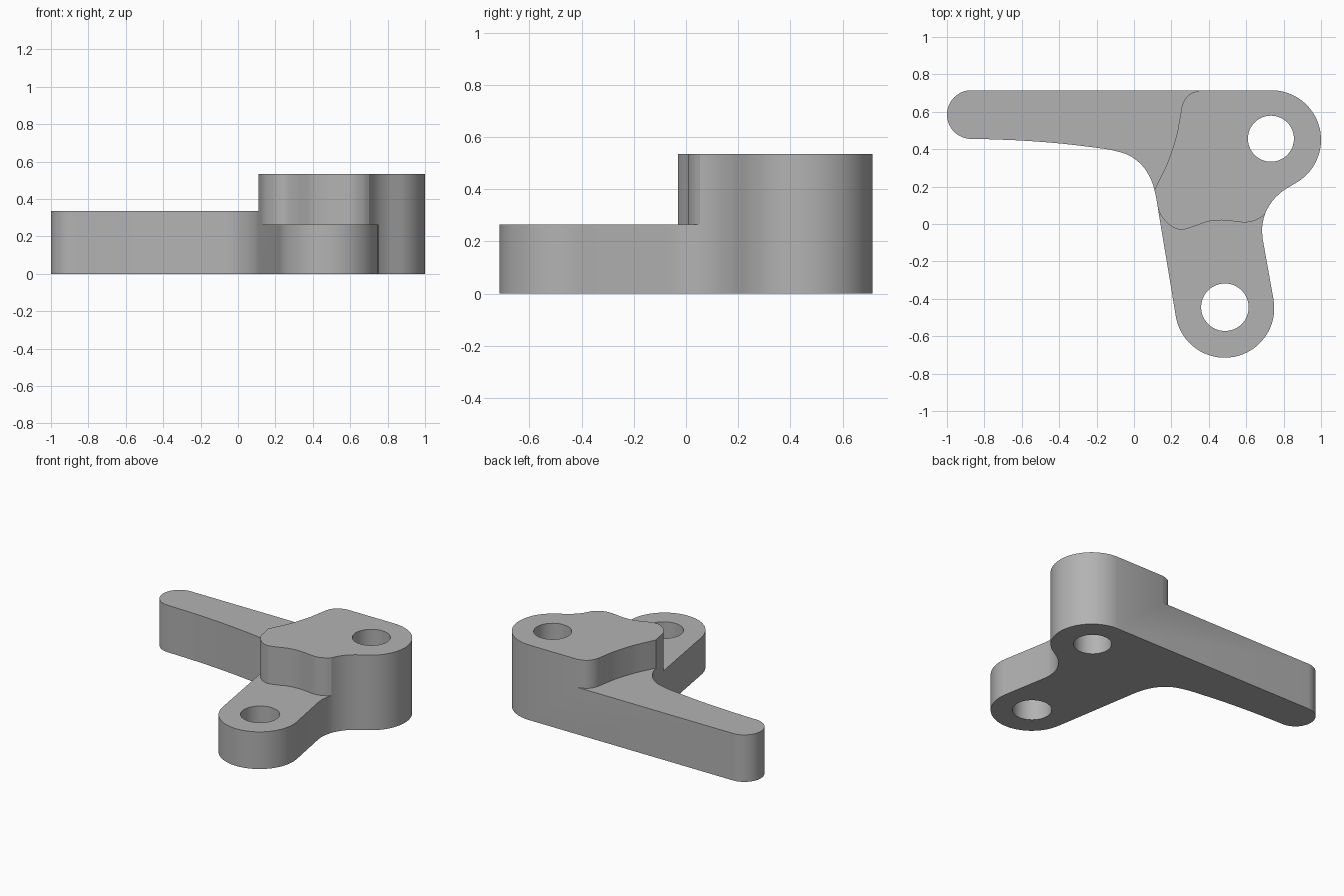
import bpy, bmesh, math
from mathutils import Vector

cube = bpy.data.objects.get("Cube")
if cube:
    bpy.data.objects.remove(cube, do_unlink=True)

grey = bpy.data.materials.new("plain grey")
grey.use_nodes = True
grey.diffuse_color = (0.45, 0.45, 0.45, 1)
grey.node_tree.nodes["Principled BSDF"].inputs["Base Color"].default_value = (0.45, 0.45, 0.45, 1)


def arc(cx, cy, r, start, end, n=32):
    angles = [math.radians(start + (end - start) * i / n) for i in range(n + 1)]
    return [(cx + r * math.cos(a), cy + r * math.sin(a)) for a in angles]


def spline(pts, n=6):
    """Smooth curve through the points (Catmull-Rom)."""
    p = [Vector(q) for q in pts]
    p = [2 * p[0] - p[1]] + p + [2 * p[-1] - p[-2]]
    out = []
    for a, b, c, d in zip(p, p[1:], p[2:], p[3:]):
        for i in range(n):
            t = i / n
            out.append(tuple(b + 0.5 * t * (c - a + t * (2*a - 5*b + 4*c - d + t * (3*b - a - 3*c + d)))))
    return out + [tuple(p[-2])]


def prism(name, outline, z0, z1):
    bm = bmesh.new()
    face = bm.faces.new([bm.verts.new((x, y, z0)) for x, y in outline])
    top = bmesh.ops.extrude_face_region(bm, geom=[face])
    verts = [v for v in top["geom"] if isinstance(v, bmesh.types.BMVert)]
    bmesh.ops.translate(bm, verts=verts, vec=(0, 0, z1 - z0))
    bmesh.ops.recalc_face_normals(bm, faces=bm.faces)
    mesh = bpy.data.meshes.new(name)
    bm.to_mesh(mesh)
    bm.free()
    mesh.materials.append(grey)
    obj = bpy.data.objects.new(name, mesh)
    bpy.context.collection.objects.link(obj)
    return obj


# Full-height body: arm tip, arm underside and fillet, lug, side fillet, pivot
outline = arc(-0.87, 0.585, 0.13, 90, 270)
outline += spline([(-0.8, 0.454), (-0.6, 0.446), (-0.4, 0.431), (-0.22, 0.41),
                   (-0.11, 0.393), (-0.02, 0.363), (0.05, 0.305),
                   (0.095, 0.228), (0.117, 0.15)])
outline += arc(0.485, -0.45, 0.265, 189.5, 369.5)
outline += spline([(0.688, -0.08), (0.685, -0.02), (0.701, 0.055),
                   (0.74, 0.123), (0.79, 0.172), (0.843, 0.206)])
outline += arc(0.735, 0.45, 0.265, -62, 90)
body = prism("lever_body", outline, 0, 0.535)

# Cutters that lower the arm and the lug around the raised boss
boss_left = spline([(0.36, 0.716), (0.30, 0.695), (0.262, 0.647), (0.246, 0.572),
                    (0.225, 0.465), (0.18, 0.33), (0.13, 0.225), (0.109, 0.18)])
arm_cut = prism("arm_step_cutter", boss_left + [(0, 0.18), (-1.2, 0.18), (-1.2, 0.9), (0.36, 0.9)], 0.335, 0.8)

boss_front = spline([(0.112, 0.15), (0.123, 0.1), (0.145, 0.045), (0.19, -0.005),
                     (0.247, -0.03), (0.31, -0.017), (0.395, 0.013), (0.48, 0.02),
                     (0.565, 0.01), (0.62, 0.011), (0.67, 0.03), (0.702, 0.055)])
lug_cut = prism("lug_step_cutter", boss_front + [(1.1, 0), (1.1, -0.9), (0, -0.9), (0, 0.15)], 0.265, 0.8)

# Bolt holes
pivot_hole = prism("pivot_hole_cutter", arc(0.732, 0.456, 0.123, 0, 360, 64)[:-1], -0.2, 0.8)
lug_hole = prism("lug_hole_cutter", arc(0.486, -0.445, 0.127, 0, 360, 64)[:-1], -0.2, 0.8)

cutters = [arm_cut, lug_cut, pivot_hole, lug_hole]
for cutter in cutters:
    cutter.hide_render = True
    mod = body.modifiers.new(cutter.name, "BOOLEAN")
    mod.operation = "DIFFERENCE"
    mod.solver = "EXACT"
    mod.object = cutter

# Bake the cuts, then drop the cutters
bpy.context.view_layer.update()
finished = bpy.data.meshes.new_from_object(body.evaluated_get(bpy.context.evaluated_depsgraph_get()))
body.modifiers.clear()
body.data = finished
for cutter in cutters:
    bpy.data.objects.remove(cutter, do_unlink=True)

# Smooth curved walls, crisp rims
bpy.ops.object.select_all(action="DESELECT")
body.select_set(True)
bpy.context.view_layer.objects.active = body
bpy.ops.object.shade_smooth_by_angle(angle=math.radians(30))
